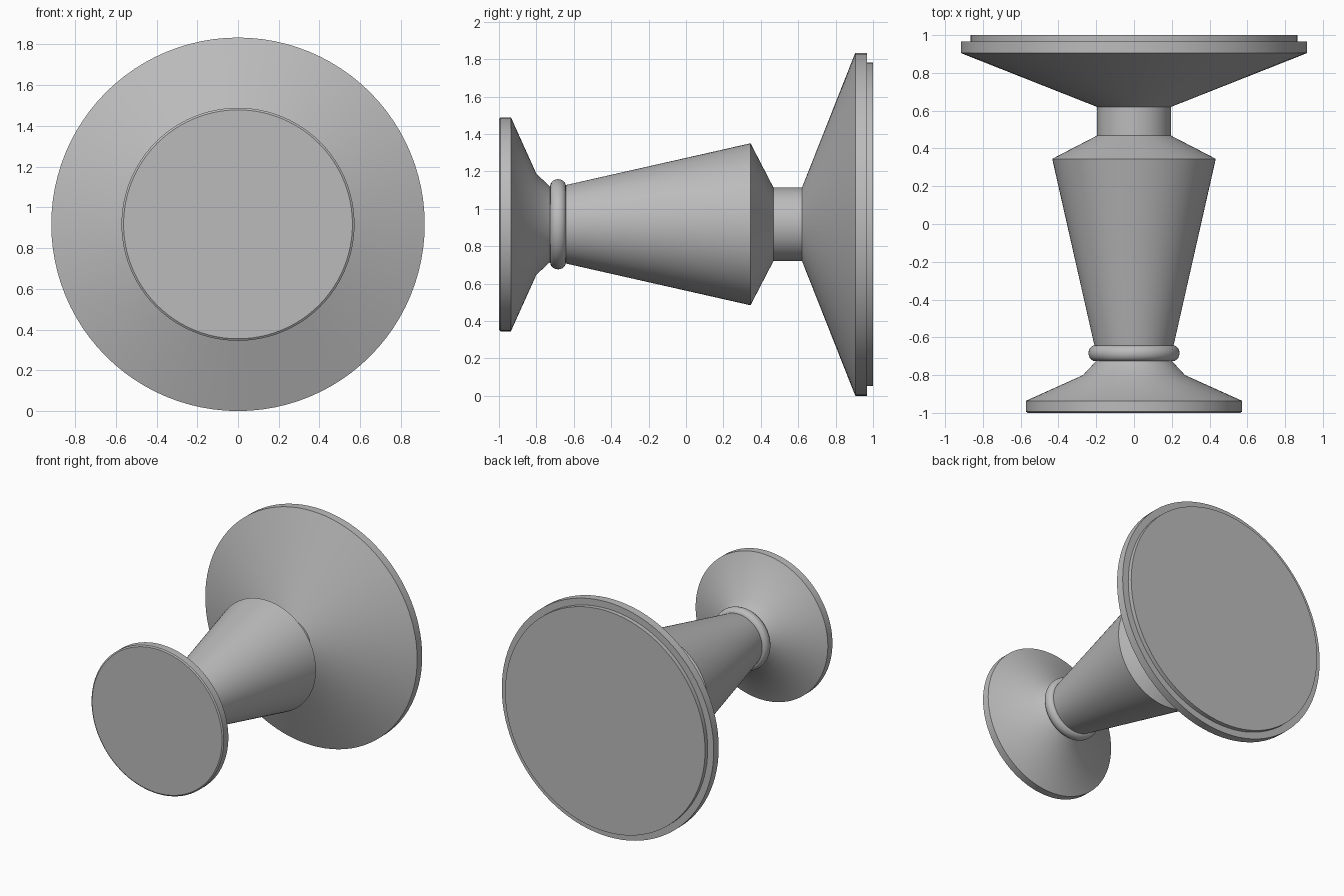
import bpy
import bmesh
from math import cos, sin, tau, radians

SEGMENTS = 96
AXIS_Z = 0.917

cube = bpy.data.objects.get("Cube")
if cube:
    bpy.data.objects.remove(cube)

grey = bpy.data.materials.new("plain grey")
grey.use_nodes = True
grey.diffuse_color = (0.5, 0.5, 0.5, 1)
grey.node_tree.nodes["Principled BSDF"].inputs["Base Color"].default_value = (0.5, 0.5, 0.5, 1)


def lathe(name, profile):
    """Turn a (y, radius) profile about the horizontal axis; radius 0 closes an end."""
    bm = bmesh.new()
    rings = []
    for y, r in profile:
        count = SEGMENTS if r > 0 else 1
        rings.append([bm.verts.new((r * cos(tau * i / count), y, r * sin(tau * i / count)))
                      for i in range(count)])
    for a, b in zip(rings, rings[1:]):
        if len(a) == 1 or len(b) == 1:
            bm.faces.new(b if len(a) == 1 else a)
            continue
        for i in range(SEGMENTS):
            j = (i + 1) % SEGMENTS
            bm.faces.new((a[i], a[j], b[j], b[i]))
    # Drop the axis points, which the flat end caps do not use
    for v in [v for v in bm.verts if not v.link_faces]:
        bm.verts.remove(v)
    bmesh.ops.recalc_face_normals(bm, faces=bm.faces)
    mesh = bpy.data.meshes.new(name)
    bm.to_mesh(mesh)
    bm.free()
    mesh.materials.append(grey)
    obj = bpy.data.objects.new(name, mesh)
    obj.location.z = AXIS_Z
    bpy.context.collection.objects.link(obj)
    bpy.ops.object.select_all(action="DESELECT")
    obj.select_set(True)
    bpy.context.view_layer.objects.active = obj
    bpy.ops.object.shade_smooth_by_angle(angle=radians(25))
    return obj


# Small front disc with its flared collar
lathe("front_disc", [(-1, 0), (-1, 0.562), (-0.993, 0.572), (-0.936, 0.572),
                     (-0.80, 0.27), (-0.725, 0.2)])

# Rounded bead around the narrow end of the grip
bead = [(-0.684 - 0.042 * cos(tau * i / 20), 0.205 + 0.036 * sin(tau * i / 20))
        for i in range(11)]
lathe("bead", bead)

# Tapered grip with its shoulder
lathe("grip", [(-0.65, 0.208), (0.345, 0.433), (0.468, 0.196)])

# Straight neck
lathe("neck", [(0.468, 0.196), (0.62, 0.196)])

# Wide back flange with a rim
lathe("back_flange", [(0.62, 0.196), (0.905, 0.917), (0.967, 0.917), (0.967, 0.865)])

# Raised flat plate on the back
lathe("back_plate", [(0.967, 0.865), (1, 0.865), (1, 0)])
